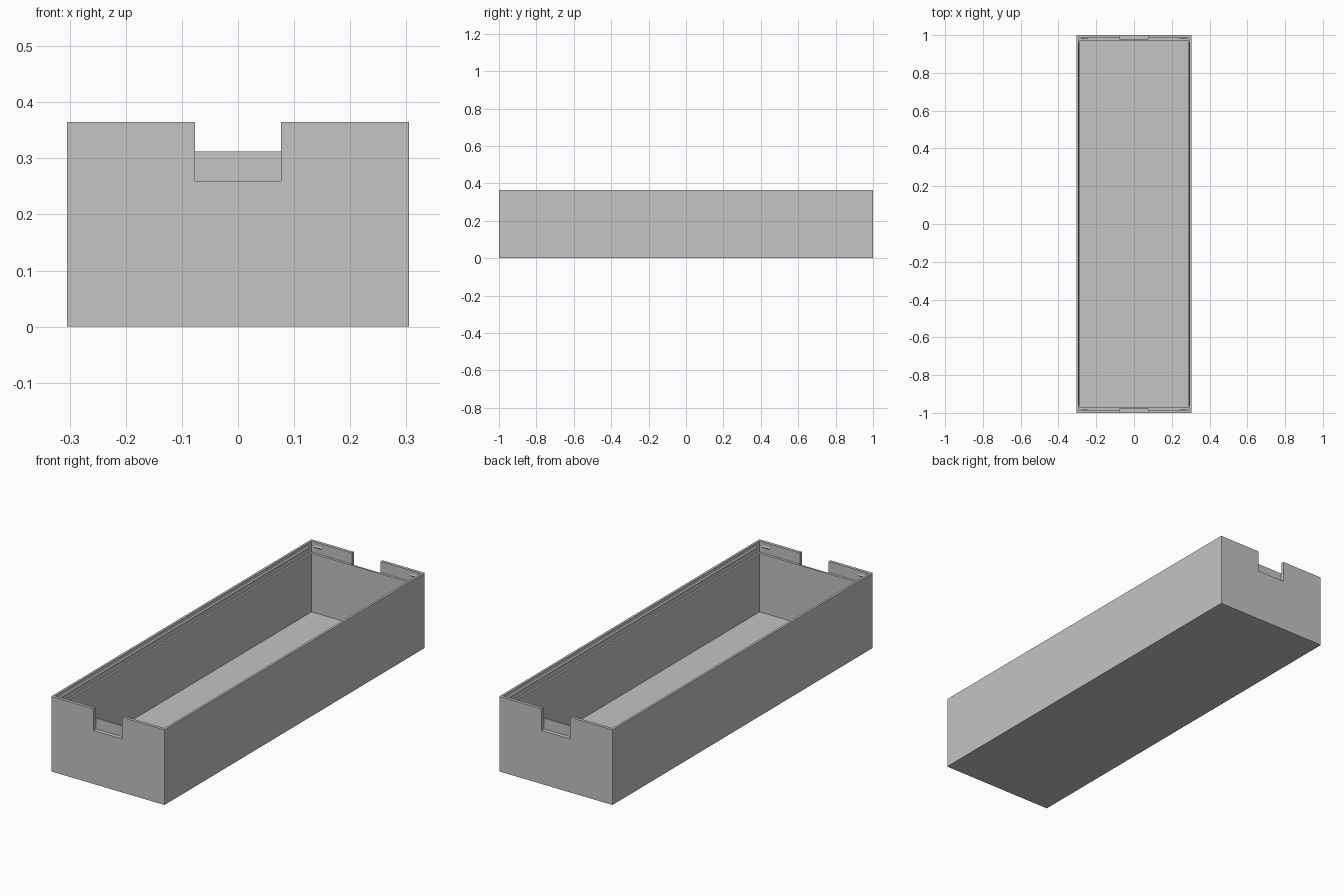
import bpy
import bmesh
from mathutils import Vector

if "Cube" in bpy.data.objects:
    bpy.data.objects.remove(bpy.data.objects["Cube"], do_unlink=True)

HALF_X, HALF_Y, HEIGHT = 0.305, 1.0, 0.365
LIP_X, LIP_Y, LEDGE_Z = 0.294, 0.985, 0.312
INNER_X, INNER_Y, FLOOR_Z = 0.285, 0.972, 0.028
NOTCH_X, NOTCH_Y, NOTCH_Z = 0.077, 0.98, 0.26

grey = bpy.data.materials.new("light_grey")
grey.use_nodes = True
grey.diffuse_color = (0.55, 0.55, 0.55, 1)
grey.node_tree.nodes["Principled BSDF"].inputs["Base Color"].default_value = (0.55, 0.55, 0.55, 1)


def block(name, low, high, corner=0.0):
    """Box between two corners, optionally with softened upright edges."""
    low, high = Vector(low), Vector(high)
    bm = bmesh.new()
    bmesh.ops.create_cube(bm, size=1)
    for v in bm.verts:
        v.co = (low + high) / 2 + v.co * (high - low)
    if corner:
        upright = [e for e in bm.edges
                   if abs(e.verts[0].co.z - e.verts[1].co.z) > 0.01]
        bmesh.ops.bevel(bm, geom=upright, offset=corner, segments=2,
                        profile=0.5, affect='EDGES')
    mesh = bpy.data.meshes.new(name)
    bm.to_mesh(mesh)
    bm.free()
    mesh.materials.append(grey)
    obj = bpy.data.objects.new(name, mesh)
    bpy.context.collection.objects.link(obj)
    return obj


def cut(target, low, high):
    """Carve a box-shaped volume out of the target."""
    cutter = block("cutter", low, high)
    cutter.hide_render = True
    mod = target.modifiers.new("cut", 'BOOLEAN')
    mod.operation = 'DIFFERENCE'
    mod.solver = 'EXACT'
    mod.object = cutter
    bpy.context.view_layer.objects.active = target
    bpy.ops.object.modifier_apply(modifier=mod.name)
    bpy.data.objects.remove(cutter, do_unlink=True)


# Open tray with a stepped rim
tray = block("tray", (-HALF_X, -HALF_Y, 0), (HALF_X, HALF_Y, HEIGHT), 0.002)
cut(tray, (-INNER_X, -INNER_Y, FLOOR_Z), (INNER_X, INNER_Y, 0.5))
cut(tray, (-LIP_X, -LIP_Y, LEDGE_Z), (LIP_X, LIP_Y, 0.5))

# Finger notches in the outer skin at both ends
for side in (-1, 1):
    y0, y1 = sorted((side * NOTCH_Y, side * 1.1))
    cut(tray, (-NOTCH_X, y0, NOTCH_Z), (NOTCH_X, y1, 0.5))


def ridge(name, start, end, inward):
    """Thin triangular snap ridge on the inside of the lip."""
    start, end, inward = Vector(start), Vector(end), Vector(inward)
    up = Vector((0, 0, 0.006))
    bm = bmesh.new()
    rings = [[bm.verts.new(p + o) for o in (up, inward * 0.004, -up)]
             for p in (start, end)]
    bm.faces.new(rings[0])
    bm.faces.new(rings[1])
    for i in range(3):
        j = (i + 1) % 3
        bm.faces.new((rings[0][i], rings[0][j], rings[1][j], rings[1][i]))
    bmesh.ops.recalc_face_normals(bm, faces=bm.faces)
    mesh = bpy.data.meshes.new(name)
    bm.to_mesh(mesh)
    bm.free()
    mesh.materials.append(grey)
    obj = bpy.data.objects.new(name, mesh)
    bpy.context.collection.objects.link(obj)


# Snap ridges: full length on the sides, short ones near the end corners
RIDGE_Z = 0.342
for sx, side in ((-1, "right"), (1, "left")):
    ridge(side + "_snap_ridge", (sx * LIP_X, -0.96, RIDGE_Z),
          (sx * LIP_X, 0.96, RIDGE_Z), (-sx, 0, 0))
    for sy, end in ((-1, "front"), (1, "back")):
        ridge(end + "_" + side + "_snap_ridge",
              (sx * 0.28, sy * LIP_Y, RIDGE_Z),
              (sx * 0.24, sy * LIP_Y, RIDGE_Z), (0, -sy, 0))
